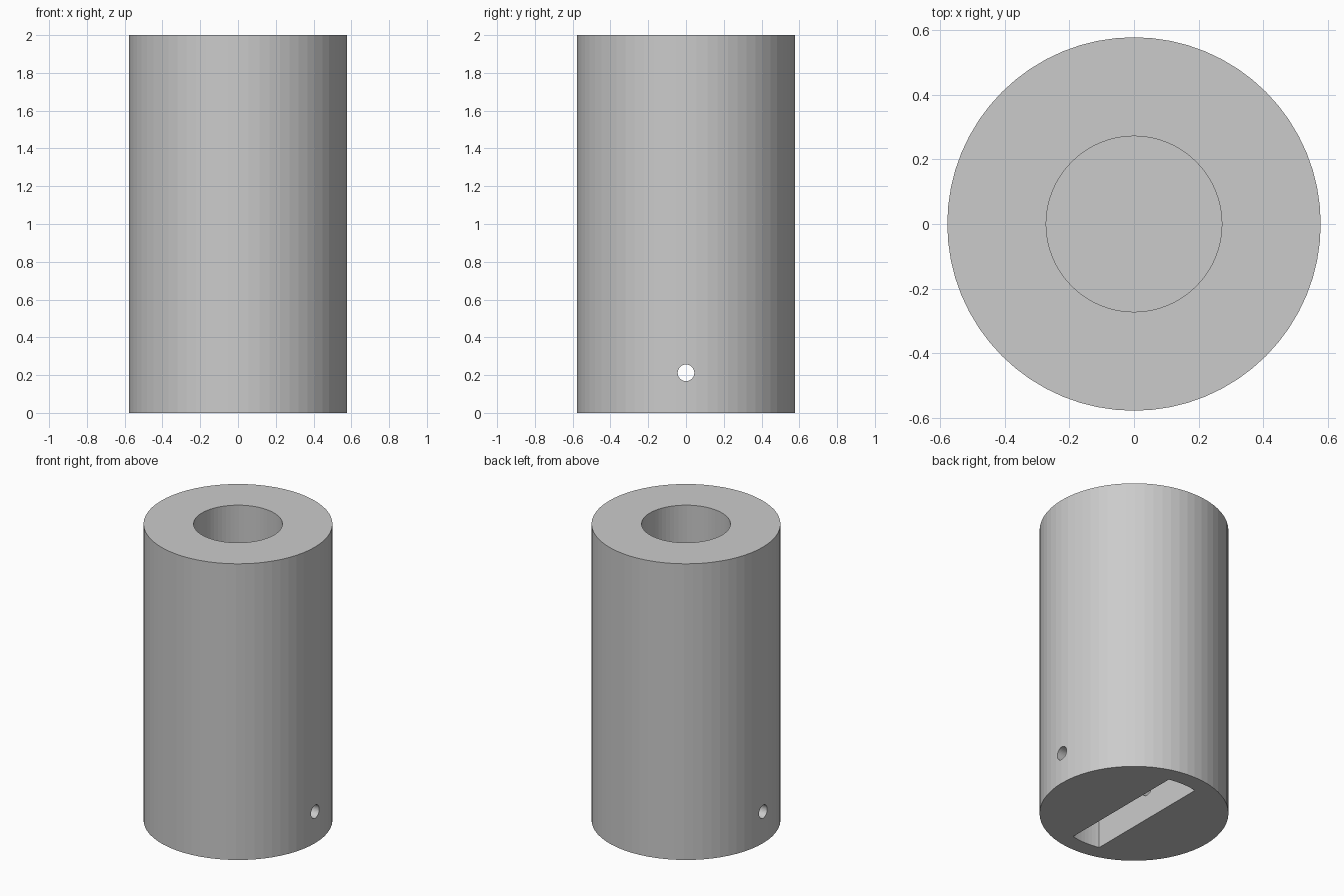
import bpy
import bmesh
import math

cube = bpy.data.objects.get("Cube")
if cube:
    bpy.data.objects.remove(cube, do_unlink=True)

HEIGHT, RADIUS = 2.0, 0.578
BORE_RADIUS, BORE_FLOOR = 0.272, 0.6
SLOT_RADIUS, SLOT_HALF_WIDTH, SLOT_DEPTH = 0.467, 0.104, 0.42
PIN_RADIUS, PIN_HEIGHT = 0.044, 0.212

grey = bpy.data.materials.new("plain grey")
grey.use_nodes = True
grey.diffuse_color = (0.6, 0.6, 0.6, 1)
grey.node_tree.nodes["Principled BSDF"].inputs["Base Color"].default_value = (0.6, 0.6, 0.6, 1)


def circle(radius, sides):
    return [(radius * math.cos(math.tau * i / sides), radius * math.sin(math.tau * i / sides))
            for i in range(sides)]


def prism(name, outline, z0, z1):
    """Extrude a closed outline from z0 up to z1."""
    bm = bmesh.new()
    base = bm.faces.new([bm.verts.new((x, y, z0)) for x, y in outline])
    grown = bmesh.ops.extrude_face_region(bm, geom=[base])["geom"]
    bmesh.ops.translate(bm, vec=(0, 0, z1 - z0),
                        verts=[v for v in grown if isinstance(v, bmesh.types.BMVert)])
    bmesh.ops.recalc_face_normals(bm, faces=bm.faces)
    mesh = bpy.data.meshes.new(name)
    bm.to_mesh(mesh)
    bm.free()
    mesh.materials.append(grey)
    obj = bpy.data.objects.new(name, mesh)
    bpy.context.collection.objects.link(obj)
    return obj


def cut(target, cutter):
    """Subtract the cutter from the target and discard it."""
    cutter.hide_render = True
    mod = target.modifiers.new("cut", "BOOLEAN")
    mod.operation, mod.solver, mod.object = "DIFFERENCE", "EXACT", cutter
    bpy.context.view_layer.objects.active = target
    bpy.ops.object.modifier_apply(modifier=mod.name)
    bpy.data.objects.remove(cutter, do_unlink=True)


# Solid round body
body = prism("cylinder_body", circle(RADIUS, 64), 0, HEIGHT)

# Blind bore from the top
cut(body, prism("bore_cutter", circle(BORE_RADIUS, 64), BORE_FLOOR, HEIGHT + 0.1))

# Slot in the base with arc-shaped ends
half = math.asin(SLOT_HALF_WIDTH / SLOT_RADIUS)
arc = [half * (1 - i / 4) for i in range(9)]
end = [(SLOT_RADIUS * math.sin(a), SLOT_RADIUS * math.cos(a)) for a in arc]
cut(body, prism("slot_cutter", end + [(-x, -y) for x, y in end], -0.1, SLOT_DEPTH))

# Cross hole for the pin, through both sides
pin = prism("pin_cutter", circle(PIN_RADIUS, 32), -1, 1)
pin.rotation_euler = (0, math.pi / 2, 0)
pin.location.z = PIN_HEIGHT
bpy.context.view_layer.update()
cut(body, pin)
